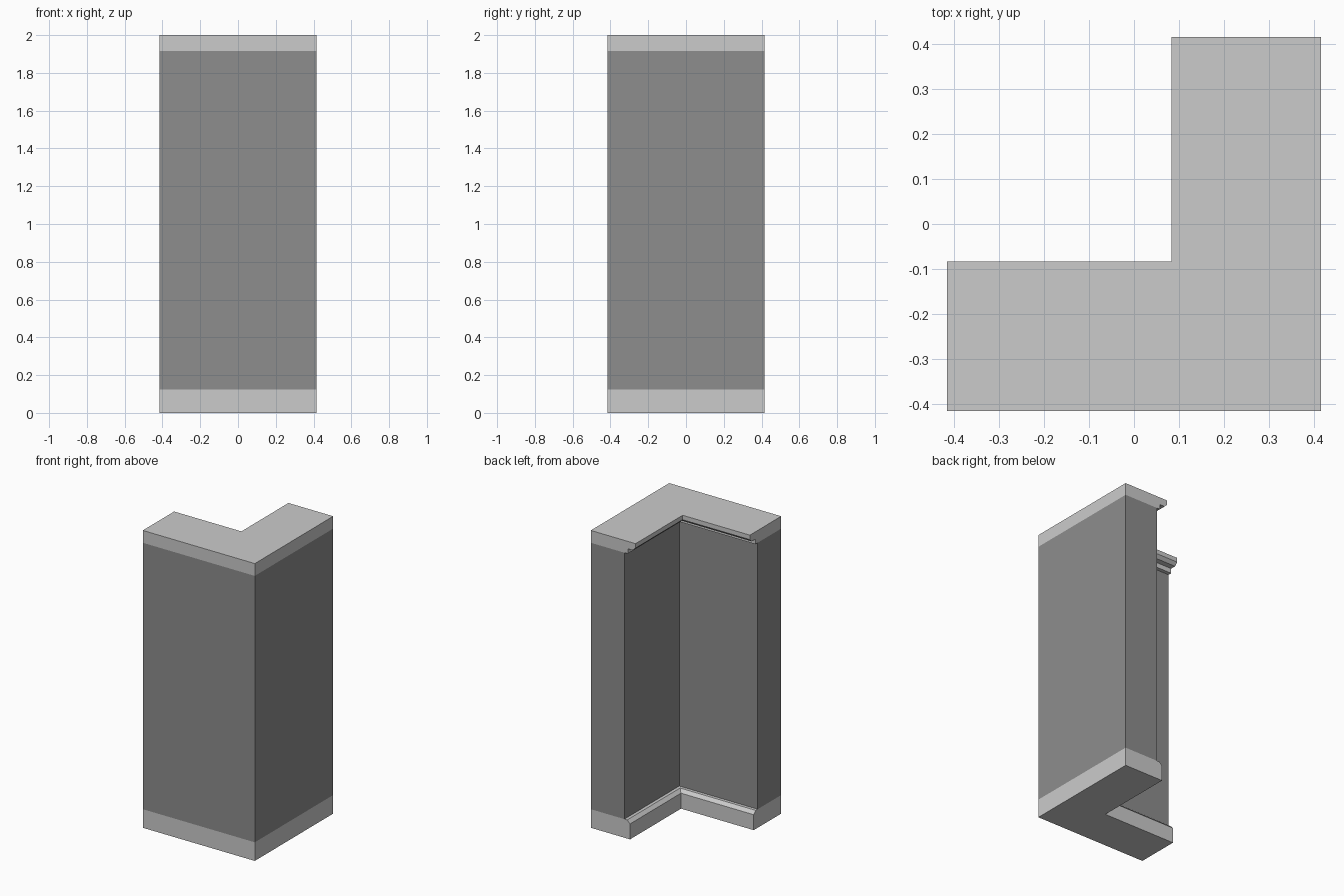
import bpy, bmesh

if "Cube" in bpy.data.objects:
    bpy.data.objects.remove(bpy.data.objects["Cube"])

H = 5 / 12  # half of the footprint


def corner_sweep(name, profile, color=None):
    """Sweep a (depth, height) profile round the L-shaped corner with a mitred joint."""
    bm = bmesh.new()
    stations = [
        lambda t: (-H, -H + t),
        lambda t: (H - t, -H + t),
        lambda t: (H - t, H),
    ]
    rings = [[bm.verts.new((*st(t), z)) for t, z in profile] for st in stations]
    n = len(profile)
    for a, b in zip(rings, rings[1:]):
        for i in range(n):
            j = (i + 1) % n
            bm.faces.new((a[i], a[j], b[j], b[i]))
    bm.faces.new(rings[0])
    bm.faces.new(rings[-1][::-1])
    bmesh.ops.recalc_face_normals(bm, faces=bm.faces[:])
    mesh = bpy.data.meshes.new(name)
    bm.to_mesh(mesh)
    bm.free()
    obj = bpy.data.objects.new(name, mesh)
    bpy.context.collection.objects.link(obj)
    if color:
        mat = bpy.data.materials.new(name + "_paint")
        mat.diffuse_color = (*color, 1)
        mat.use_nodes = True
        mat.node_tree.nodes["Principled BSDF"].inputs["Base Color"].default_value = mat.diffuse_color
        mesh.materials.append(mat)
    return obj


# Skirting at the floor, chamfered on the inner side
corner_sweep("baseboard", [(0, 0), (0.292, 0), (0.292, 0.104), (0.271, 0.125), (0, 0.125)])

# Dark wall panel between the two mouldings
corner_sweep("wall", [(0, 0.125), (0.25, 0.125), (0.25, 1.917), (0, 1.917)],
             (0.27, 0.27, 0.27))

# Stepped crown moulding overhanging the inner side
corner_sweep("crown_moulding", [(0, 1.917), (0.275, 1.917), (0.275, 1.95), (0.312, 1.95),
                                (0.333, 1.97), (0.333, 2), (0, 2)])
